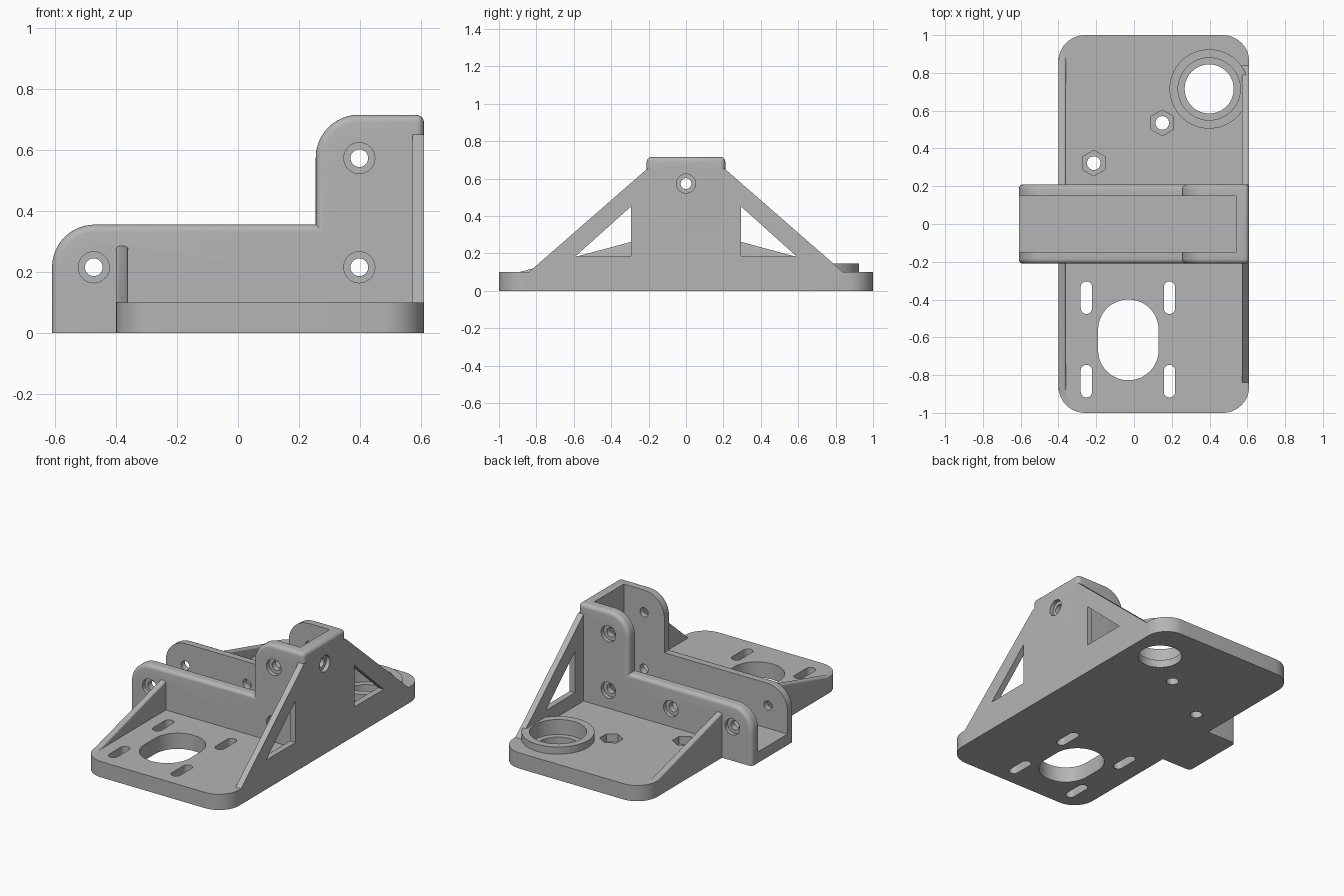
import bpy, bmesh, math
from mathutils import Vector

cube = bpy.data.objects.get("Cube")
if cube:
    bpy.data.objects.remove(cube, do_unlink=True)

grey = bpy.data.materials.new("plain_grey")
grey.use_nodes = True
colour = (0.46, 0.46, 0.46, 1)
grey.diffuse_color = colour
grey.node_tree.nodes["Principled BSDF"].inputs["Base Color"].default_value = colour


def rounded(corners, steps=12):
    """Outline from (u, v, radius) corners; rounded corners are right angles."""
    pts = []
    for i, (u, v, r) in enumerate(corners):
        p = Vector((u, v))
        if r == 0:
            pts.append(p)
            continue
        d1 = (Vector(corners[i - 1][:2]) - p).normalized()
        d2 = (Vector(corners[(i + 1) % len(corners)][:2]) - p).normalized()
        c = p + r * (d1 + d2)
        for k in range(steps + 1):
            t = math.pi / 2 * k / steps
            pts.append(c - r * (d2 * math.cos(t) + d1 * math.sin(t)))
    return pts


def rect(u0, u1, v0, v1, r=0.0):
    return rounded([(u0, v0, r), (u1, v0, r), (u1, v1, r), (u0, v1, r)])


def circle(u, v, r, n=48):
    # first vertex points along +v
    return [(u + r * math.sin(2 * math.pi * k / n), v + r * math.cos(2 * math.pi * k / n))
            for k in range(n)]


def prism(name, pts, axis, a, b, bevel=0.0, pick=None):
    """Extrude an outline along an axis from a to b, rounding the picked edges."""
    place = {"X": lambda u, v: (a, u, v), "Y": lambda u, v: (u, a, v), "Z": lambda u, v: (u, v, a)}[axis]
    bm = bmesh.new()
    face = bm.faces.new([bm.verts.new(place(*p)) for p in pts])
    ext = bmesh.ops.extrude_face_region(bm, geom=[face])
    move = Vector([b - a if axis == x else 0 for x in "XYZ"])
    bmesh.ops.translate(bm, vec=move, verts=[g for g in ext["geom"] if isinstance(g, bmesh.types.BMVert)])
    bmesh.ops.recalc_face_normals(bm, faces=bm.faces)
    if bevel:
        edges = [e for e in bm.edges if pick(e.verts[0].co, e.verts[1].co)]
        bmesh.ops.bevel(bm, geom=edges, offset=bevel, segments=5, profile=0.5, affect="EDGES")
    mesh = bpy.data.meshes.new(name)
    bm.to_mesh(mesh)
    bm.free()
    mesh.materials.append(grey)
    ob = bpy.data.objects.new(name, mesh)
    bpy.context.collection.objects.link(ob)
    return ob


def combine(target, tool, operation):
    mod = target.modifiers.new("combine", "BOOLEAN")
    mod.operation, mod.object, mod.solver = operation, tool, "EXACT"
    bpy.context.view_layer.objects.active = target
    bpy.ops.object.modifier_apply(modifier=mod.name)
    bpy.data.objects.remove(tool, do_unlink=True)


# Base plate
bracket = prism("mounting_bracket", rect(-0.40, 0.61, -1, 1, 0.14), "Z", 0, 0.10)

# Stepped channel body, rounded on its outer rim
step = rounded([(-0.61, 0, 0), (0.61, 0, 0), (0.61, 0.715, 0), (0.255, 0.715, 0.14),
                (0.255, 0.355, 0), (-0.61, 0.355, 0.14)])


def outer_rim(p, q):
    end_top = min(p.x, q.x) > 0.6 and min(p.z, q.z) > 0.7
    return (abs(p.y - q.y) < 1e-4 and max(p.z, q.z) > 0.001) or end_top


channel = prism("channel", step, "Y", -0.21, 0.21, 0.025, outer_rim)

# Tall side wall with sloped ends, low side rib, bearing collar
tall_wall = prism("tall_wall", [(-0.84, 0.10), (-0.84, 0.05), (0.84, 0.05), (0.84, 0.10),
                                (0.21, 0.65), (-0.21, 0.65)], "X", 0.572, 0.61)
low_rib = prism("low_rib", [(-0.89, 0.10), (-0.84, 0.05), (0.84, 0.05), (0.89, 0.10),
                            (0.20, 0.287), (-0.20, 0.287)], "X", -0.40, -0.36, 0.012,
                lambda p, q: abs(p.x - q.x) < 1e-4 and max(p.z, q.z) > 0.2)
collar = prism("collar", circle(0.398, 0.715, 0.21, 72), "Z", 0.05, 0.145)
for part in (channel, tall_wall, low_rib, collar):
    combine(bracket, part, "UNION")


def cut(pts, axis, a, b):
    combine(bracket, prism("cutter", pts, axis, a, b), "DIFFERENCE")


# Channel slot, open at the top and the low end
cut(rect(-0.7, 0.54, -0.147, 0.147), "Z", 0.07, 0.9)

# Triangular windows in the tall wall
for s in (-1, 1):
    cut([(s * 0.59, 0.185), (s * 0.295, 0.185), (s * 0.295, 0.45)], "X", 0.5, 0.7)

# Collar bore with bearing seat
cut(circle(0.398, 0.715, 0.13), "Z", -0.1, 0.3)
cut(circle(0.398, 0.715, 0.165), "Z", 0.05, 0.3)

# Bolt holes with hexagonal nut pockets
for x, y in ((0.15, 0.535), (-0.213, 0.322)):
    cut(circle(x, y, 0.036, 32), "Z", -0.1, 0.2)
    cut(circle(x, y, 0.068, 6), "Z", 0.05, 0.2)

# Motor opening and its four adjusting slots
cut(rect(-0.19, 0.13, -0.827, -0.40, 0.159), "Z", -0.1, 0.2)
for x in (-0.252, 0.188):
    for y in (-0.39, -0.832):
        cut(rect(x - 0.03, x + 0.03, y - 0.086, y + 0.086, 0.0295), "Z", -0.1, 0.2)

# Counterbored cross holes; the middle one is in the back wall only
for x, z, sides in ((-0.473, 0.215, (-1, 1)), (0.398, 0.215, (-1, 1)),
                    (0.398, 0.573, (-1, 1)), (-0.04, 0.215, (1,))):
    for s in sides:
        cut(circle(x, z, 0.029, 32), "Y", s * 0.1, s * 0.3)
        cut(circle(x, z, 0.051, 32), "Y", s * 0.185, s * 0.3)
cut(circle(0, 0.573, 0.029, 32), "X", 0.5, 0.7)
cut(circle(0, 0.573, 0.051, 32), "X", 0.585, 0.7)

# Shading
bpy.ops.object.select_all(action="DESELECT")
bracket.select_set(True)
bpy.context.view_layer.objects.active = bracket
bpy.ops.object.shade_smooth_by_angle(angle=math.radians(30))
